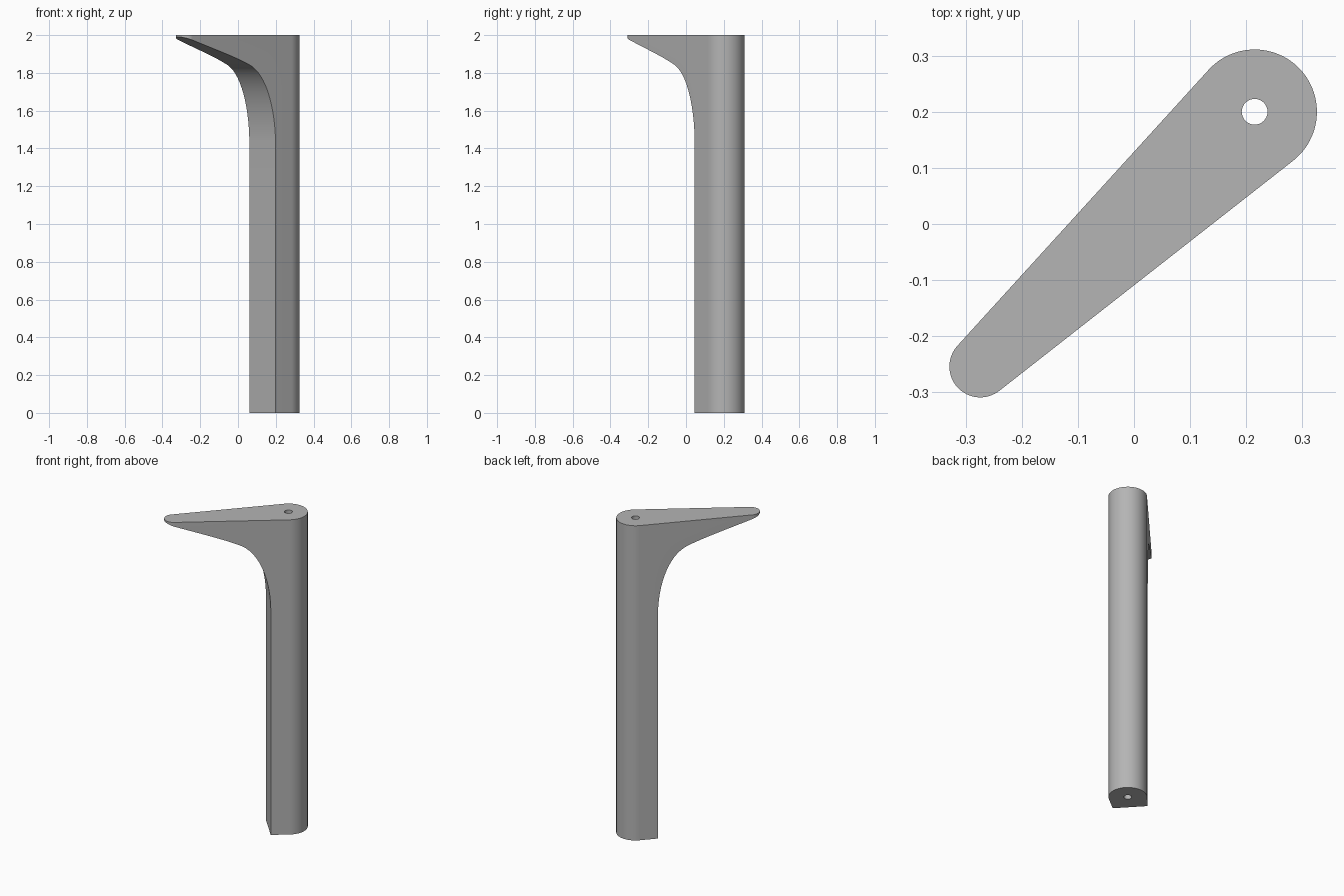
import bpy, bmesh, math
from mathutils import Vector, Matrix
from mathutils.geometry import interpolate_bezier

if "Cube" in bpy.data.objects:
    bpy.data.objects.remove(bpy.data.objects["Cube"])

POST = Vector((0.215, 0.2))      # centre of the post end
TIP = Vector((-0.274, -0.254))   # centre of the arm tip
R_POST, R_TIP, R_HOLE, HEIGHT = 0.111, 0.055, 0.023, 2.0
AXIS = TIP - POST
LENGTH = AXIS.length
PLACE = Matrix.Translation((*POST, 0)) @ Matrix.Rotation(math.atan2(AXIS.y, AXIS.x), 4, "Z")

grey = bpy.data.materials.new("mid grey")
grey.use_nodes = True
grey.diffuse_color = (0.46, 0.46, 0.46, 1)
grey.node_tree.nodes["Principled BSDF"].inputs["Base Color"].default_value = grey.diffuse_color


def prism(name, points, offset):
    """Extrude a closed outline by an offset vector, in the arm's own frame."""
    bm = bmesh.new()
    face = bm.faces.new([bm.verts.new(p) for p in points])
    top = bmesh.ops.extrude_face_region(bm, geom=[face])["geom"]
    bmesh.ops.translate(bm, vec=offset, verts=[v for v in top if isinstance(v, bmesh.types.BMVert)])
    bmesh.ops.recalc_face_normals(bm, faces=bm.faces)
    bm.transform(PLACE)
    mesh = bpy.data.meshes.new(name)
    bm.to_mesh(mesh)
    bm.free()
    mesh.materials.append(grey)
    obj = bpy.data.objects.new(name, mesh)
    bpy.context.collection.objects.link(obj)
    return obj


def arc(cx, radius, start, end, steps, z):
    angles = [start + (end - start) * i / steps for i in range(steps + 1)]
    return [(cx + radius * math.cos(a), radius * math.sin(a), z) for a in angles]


# Teardrop plan: two round ends joined by tangent sides
t = math.acos((R_POST - R_TIP) / LENGTH)
plan = arc(0, R_POST, t, 2 * math.pi - t, 48, 0) + arc(LENGTH, R_TIP, -t, t, 32, 0)
bracket = prism("bracket", plan, (0, 0, HEIGHT))

# Void under the arm, bounded by the flat post face and the curved underside
bend = [(0.117, 1.43), (0.117, 1.57), (0.16, 1.77), (0.277, 1.836)]
underside = [(0.277, 1.836), (0.36, 1.878), (0.56, 1.935), (0.722, 1.99)]
curve = []
for seg in (bend, underside):
    a, b, c, d = (Vector((x, 0, z)) for x, z in seg)
    curve += interpolate_bezier(a, b, c, d, 20)[len(curve) > 0:]
corners = [(0.9, -0.3, 2.05), (0.9, -0.3, -0.1), (0.117, -0.3, -0.1)]
void = prism("void_cutter", [(p.x, -0.3, p.z) for p in curve] + corners, (0, 0.6, 0))

# Bolt hole through the whole post
hole = prism("hole_cutter", arc(0, R_HOLE, 0, 2 * math.pi * 31 / 32, 31, -0.1), (0, 0, HEIGHT + 0.2))

bpy.context.view_layer.objects.active = bracket
for cutter in (void, hole):
    cutter.hide_render = True
    mod = bracket.modifiers.new(cutter.name, "BOOLEAN")
    mod.operation = "DIFFERENCE"
    mod.solver = "EXACT"
    mod.object = cutter
    bpy.ops.object.modifier_apply(modifier=mod.name)
    bpy.data.objects.remove(cutter)

bpy.ops.object.select_all(action="DESELECT")
bracket.select_set(True)
bpy.ops.object.shade_smooth_by_angle(angle=math.radians(30))
